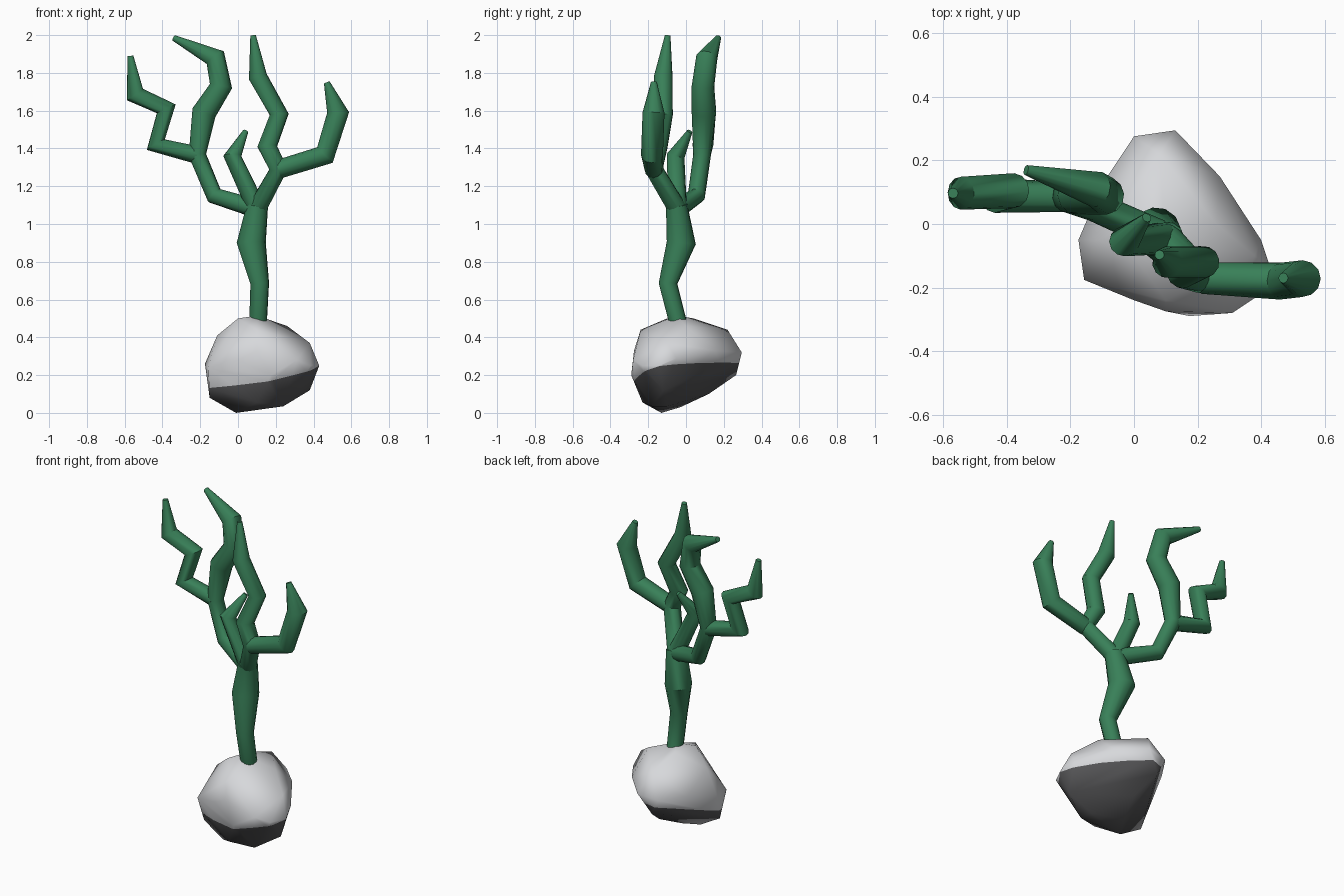
import bpy, bmesh
from mathutils import Vector

if "Cube" in bpy.data.objects:
    bpy.data.objects.remove(bpy.data.objects["Cube"])


def material(name, rgb):
    m = bpy.data.materials.new(name)
    m.diffuse_color = (*rgb, 1)
    m.use_nodes = True
    m.node_tree.nodes["Principled BSDF"].inputs["Base Color"].default_value = m.diffuse_color
    return m


green = material("stem green", (0.04, 0.215, 0.098))
light = material("light stone", (0.68, 0.69, 0.71))
dark = material("dark stone", (0.095, 0.095, 0.099))


def finish(ob, angle):
    bpy.ops.object.select_all(action='DESELECT')
    ob.select_set(True)
    bpy.context.view_layer.objects.active = ob
    bpy.ops.object.shade_smooth_by_angle(angle=angle)


# tapering, kinked tube through (x, y, z, radius) points
def limb(name, pts):
    cu = bpy.data.curves.new(name + "_path", 'CURVE')
    cu.dimensions = '3D'
    cu.bevel_depth = 1.0
    cu.bevel_resolution = 4
    cu.use_fill_caps = True
    sp = cu.splines.new('POLY')
    sp.points.add(len(pts) - 1)
    for p, (x, y, z, r) in zip(sp.points, pts):
        p.co = (x, y, z, 1)
        p.radius = r
    tmp = bpy.data.objects.new(name + "_tmp", cu)
    bpy.context.collection.objects.link(tmp)
    dg = bpy.context.evaluated_depsgraph_get()
    me = bpy.data.meshes.new_from_object(tmp.evaluated_get(dg))
    bpy.data.objects.remove(tmp)
    me.materials.clear()
    me.materials.append(green)
    ob = bpy.data.objects.new(name, me)
    bpy.context.collection.objects.link(ob)
    finish(ob, 0.7)


fork = (0.1, -0.045, 1.08, 0.05)
left_fork = (-0.215, 0.085, 1.365, 0.047)
right_fork = (0.215, -0.17, 1.29, 0.05)

limb("trunk", [(0.105, -0.035, 0.45, 0.047), (0.115, -0.095, 0.685, 0.05),
               (0.07, -0.025, 0.9, 0.078), (0.103, -0.05, 1.1, 0.057)])
limb("left_branch", [fork, (-0.125, 0.055, 1.15, 0.047), left_fork,
                     (-0.18, 0.095, 1.59, 0.065), (-0.09, 0.09, 1.73, 0.06),
                     (-0.12, 0.11, 1.88, 0.057), (-0.34, 0.17, 1.985, 0.016)])
limb("left_twig", [left_fork, (-0.435, 0.09, 1.42, 0.055), (-0.38, 0.105, 1.61, 0.055),
                   (-0.545, 0.097, 1.685, 0.052), (-0.57, 0.097, 1.89, 0.016)])
limb("right_branch", [fork, right_fork, (0.155, -0.15, 1.41, 0.053),
                      (0.218, -0.12, 1.58, 0.051), (0.105, -0.12, 1.78, 0.05),
                      (0.08, -0.097, 1.998, 0.015)])
limb("right_twig", [right_fork, (0.46, -0.18, 1.365, 0.058), (0.53, -0.172, 1.59, 0.058),
                    (0.47, -0.17, 1.75, 0.016)])
limb("middle_shoot", [fork, (-0.03, -0.055, 1.36, 0.048), (0.04, 0.02, 1.49, 0.015)])

# stone base: hull of a few corner points
corners = [
    (0, .276, .3), (.13, .295, .32), (.05, .265, .2), (.27, .15, .33), (.40, -.05, .29),
    (.43, -.14, .25), (.31, -.28, .28), (.175, -.29, .2), (.1, -.275, .33), (0, -.24, .28),
    (-.157, -.176, .24), (-.175, -.05, .26), (-.1, .125, .3), (.38, -.1, .37),
    (.26, 0, .46), (.1, -.05, .515), (0, -.1, .5), (.05, .04, .5), (-.11, -.05, .41),
    (.08, .22, .44), (.1, -.24, .44), (-.01, -.13, 0), (.23, -.1, .035), (.38, -.12, .12),
    (-.15, -.12, .08), (.1, -.23, .055), (.1, .12, .1), (.05, -.03, .03),
    (.385, -.23, .25), (.24, -.18, .035)]
bm = bmesh.new()
for c in corners:
    bm.verts.new(c)
bmesh.ops.convex_hull(bm, input=bm.verts[:])
bmesh.ops.delete(bm, geom=[v for v in bm.verts if not v.link_faces], context='VERTS')

# sloping line between light top and dark underside
co, no = Vector((0, 0, 0.19)), Vector((-0.2, -0.2, 1)).normalized()
bmesh.ops.bisect_plane(bm, geom=bm.verts[:] + bm.edges[:] + bm.faces[:],
                       plane_co=co, plane_no=no, dist=1e-4)
bmesh.ops.recalc_face_normals(bm, faces=bm.faces[:])
for f in bm.faces:
    f.material_index = int((f.calc_center_median() - co).dot(no) < 0)
me = bpy.data.meshes.new("stone_base")
bm.to_mesh(me)
bm.free()
me.materials.append(light)
me.materials.append(dark)
stone = bpy.data.objects.new("stone_base", me)
bpy.context.collection.objects.link(stone)
finish(stone, 1.2)
